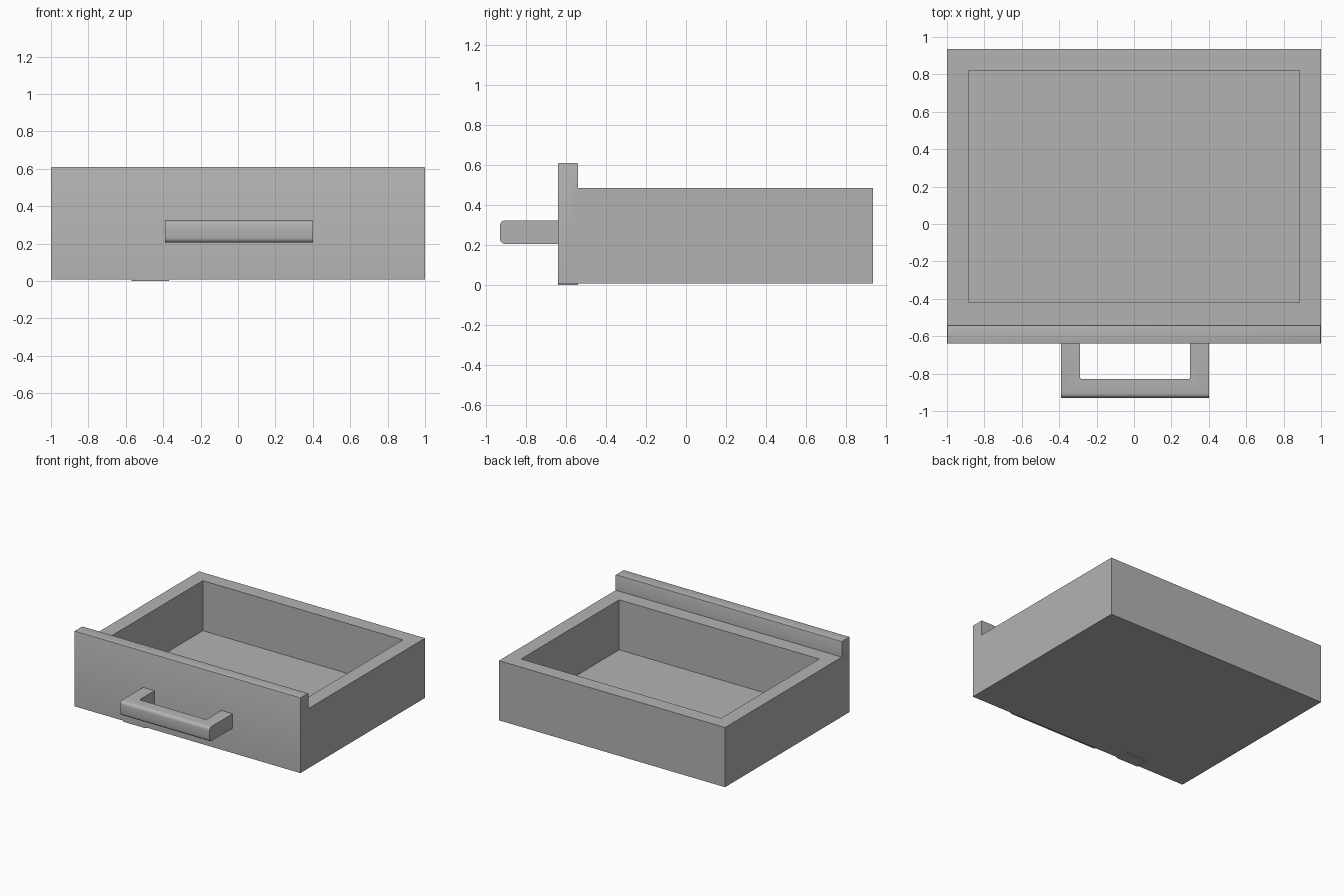
import bpy, bmesh
from mathutils import Vector

cube = bpy.data.objects.get("Cube")
if cube:
    bpy.data.objects.remove(cube, do_unlink=True)

grey = bpy.data.materials.new("light grey")
grey.use_nodes = True
tone = (0.45, 0.45, 0.45, 1)
grey.diffuse_color = tone
grey.node_tree.nodes["Principled BSDF"].inputs["Base Color"].default_value = tone


def add_object(name, bm):
    bmesh.ops.recalc_face_normals(bm, faces=bm.faces)
    mesh = bpy.data.meshes.new(name)
    bm.to_mesh(mesh)
    bm.free()
    mesh.materials.append(grey)
    obj = bpy.data.objects.new(name, mesh)
    bpy.context.collection.objects.link(obj)
    return obj


def extrude_profile(points, direction):
    bm = bmesh.new()
    face = bm.faces.new([bm.verts.new(p) for p in points])
    geom = bmesh.ops.extrude_face_region(bm, geom=[face])["geom"]
    moved = [g for g in geom if isinstance(g, bmesh.types.BMVert)]
    bmesh.ops.translate(bm, verts=moved, vec=Vector(direction))
    return bm


def bevel_edges(bm, rule, width, segments):
    edges = [e for e in bm.edges if rule(*[v.co for v in e.verts])]
    bmesh.ops.bevel(bm, geom=edges, offset=width, segments=segments,
                    profile=0.5, affect='EDGES')


def smooth(obj):
    bpy.ops.object.select_all(action='DESELECT')
    obj.select_set(True)
    bpy.context.view_layer.objects.active = obj
    bpy.ops.object.shade_smooth_by_angle(angle=0.6)


# Drawer body: side profile with the raised front, extruded across the width
front, lip, back = -0.64, -0.54, 0.935
bottom, rim, top = 0.008, 0.485, 0.61
profile = [(front, bottom), (back, bottom), (back, rim),
           (lip, rim), (lip, top), (front, top)]
bm = extrude_profile([(-1, y, z) for y, z in profile], (2, 0, 0))
bevel_edges(bm, lambda a, b: min(a.z, b.z) > top - 0.01, 0.006, 2)

# Storage well: inset opening sunk from the rim
rim_face = max((f for f in bm.faces if f.normal.z > 0.9
                or abs(f.calc_center_median().z - rim) < 0.001),
               key=lambda f: f.calc_area()
               if abs(f.calc_center_median().z - rim) < 0.001 else 0)
well = bmesh.ops.inset_individual(bm, faces=[rim_face], thickness=0.115)
x_in, y_front, y_back, floor = 0.885, -0.42, 0.82, 0.085
for v in rim_face.verts:
    v.co.x = x_in if v.co.x > 0 else -x_in
    v.co.y = y_back if v.co.y > 0.2 else y_front
result = bmesh.ops.extrude_face_region(bm, geom=[rim_face])["geom"]
for v in [g for g in result if isinstance(g, bmesh.types.BMVert)]:
    v.co.z = floor
if rim_face.is_valid:
    bmesh.ops.delete(bm, geom=[rim_face], context='FACES_ONLY')
smooth(add_object("drawer_body", bm))

# Pull handle: U outline extruded upward, with rounded front and inner corners
x0, x1, y0, t = -0.39, 0.4, -0.93, 0.1
outline = [(x0, front), (x0, y0), (x1, y0), (x1, front),
           (x1 - t, front), (x1 - t, y0 + t), (x0 + t, y0 + t), (x0 + t, front)]
low, high = 0.205, 0.322
bm = extrude_profile([(x, y, low) for x, y in outline], (0, 0, high - low))
bevel_edges(bm, lambda a, b: max(a.y, b.y) < y0 + 0.01 and abs(a.x - b.x) > 0.5,
            0.025, 4)
bevel_edges(bm, lambda a, b: abs(a.y - y0 - t) < 0.001 and abs(b.y - y0 - t) < 0.001
            and abs(a.z - b.z) > 0.05, 0.012, 2)
smooth(add_object("pull_handle", bm))

# Thin stop pad under the front edge
bm = bmesh.new()
bmesh.ops.create_cube(bm, size=1)
for v in bm.verts:
    v.co = Vector((-0.47 + v.co.x * 0.2, -0.59 + v.co.y * 0.1, 0.004 + v.co.z * 0.008))
add_object("stop_pad", bm)
